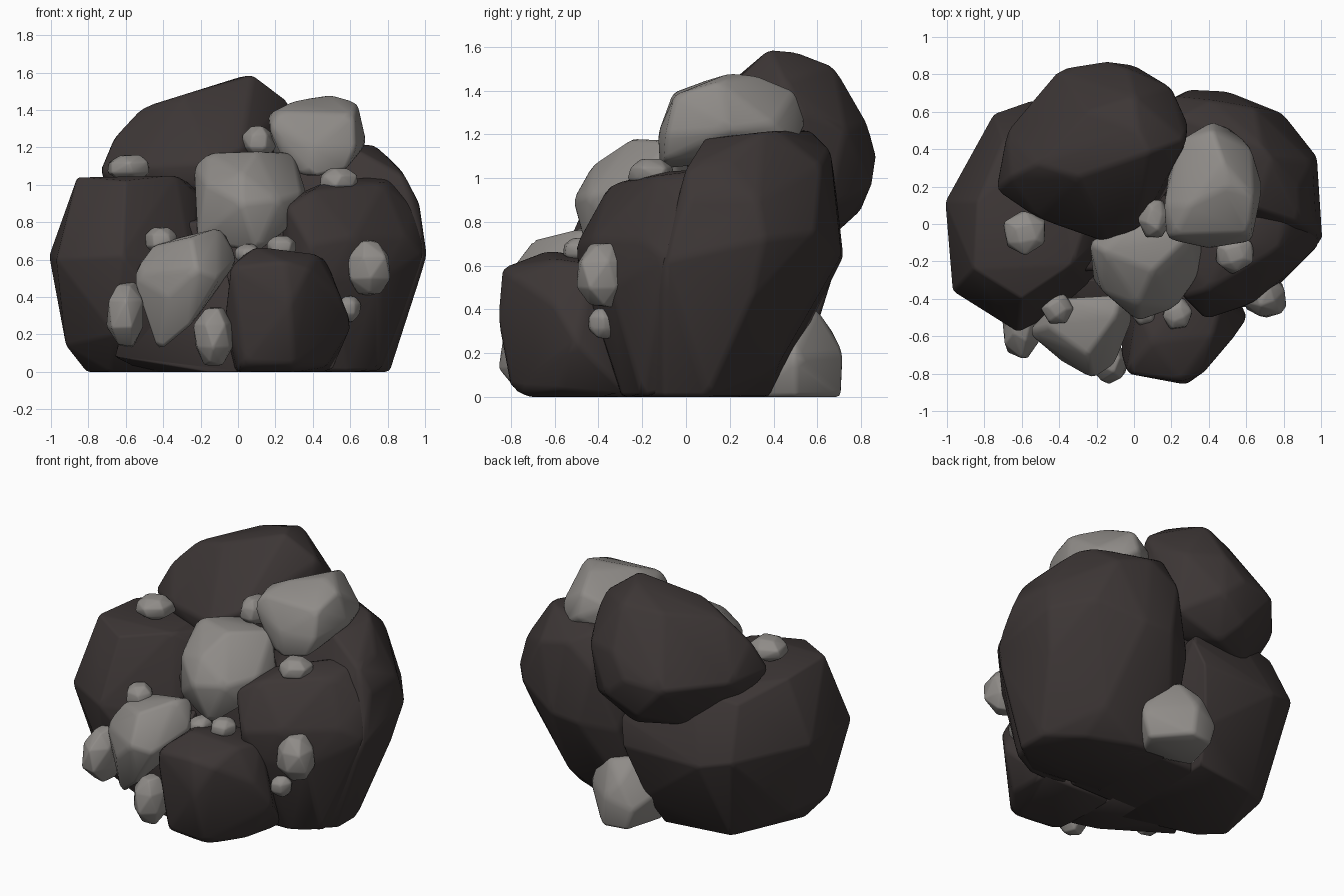
import bpy, bmesh, math, random

random.seed(11)


def material(name, rgb):
    m = bpy.data.materials.new(name)
    m.diffuse_color = (*rgb, 1)
    return m


DARK = material("dark_stone", (0.046, 0.037, 0.036))
LIGHT = material("light_stone", (0.275, 0.26, 0.245))


def rock(name, mat, points, soften=0.022, angle=65):
    """Convex faceted rock around its corner points, with softened edges."""
    bm = bmesh.new()
    for p in points:
        bm.verts.new(p)
    res = bmesh.ops.convex_hull(bm, input=bm.verts[:])
    junk = [v for v in res["geom_interior"] if isinstance(v, bmesh.types.BMVert)]
    bmesh.ops.delete(bm, geom=junk, context='VERTS')
    bmesh.ops.dissolve_limit(bm, angle_limit=math.radians(5), verts=bm.verts[:], edges=bm.edges[:])
    bmesh.ops.bevel(bm, geom=bm.edges[:], offset=soften, segments=2, profile=0.5,
                    affect='EDGES', clamp_overlap=True)
    bmesh.ops.recalc_face_normals(bm, faces=bm.faces[:])
    me = bpy.data.meshes.new(name)
    bm.to_mesh(me)
    bm.free()
    me.materials.append(mat)
    ob = bpy.data.objects.new(name, me)
    bpy.context.collection.objects.link(ob)
    me.shade_smooth()
    me.set_sharp_from_angle(angle=math.radians(angle))
    return ob


def pebble(name, centre, radii):
    """Small stone: a jittered ball of a few facets."""
    pts = []
    for ring, count in ((-0.88, 4), (-0.35, 6), (0.4, 6), (0.88, 4)):
        turn = random.random()
        for i in range(count):
            a = math.tau * (i + turn) / count
            r = math.sqrt(1 - ring * ring) * random.uniform(1.0, 1.2)
            d = (r * math.cos(a), r * math.sin(a), ring * random.uniform(1.0, 1.15))
            pts.append([c + s * k for c, s, k in zip(centre, radii, d)])
    rock(name, LIGHT, pts, 0.008)


# Large dark boulders
rock("left_boulder", DARK, [
    (-0.81, -0.1, 0), (-0.68, -0.22, 0), (-0.18, -0.36, 0), (-0.15, 0.45, 0), (-0.6, 0.38, 0),
    (-0.92, -0.2, 0.14), (-0.88, 0.15, 0.14), (-0.66, -0.46, 0.2), (-0.1, 0.56, 0.2),
    (-1.01, 0.12, 0.62), (-0.97, -0.36, 0.6), (-0.62, -0.58, 0.62), (-0.24, -0.33, 0.55),
    (-0.75, 0.59, 0.6), (-0.55, 0.66, 0.55), (0.0, 0.67, 0.55), (0.05, 0.62, 0.72),
    (-0.1, 0.5, 0.92), (-0.2, 0.3, 0.95),
    (-0.86, -0.24, 1.04), (-0.6, -0.4, 1.02), (-0.33, -0.22, 1.05), (-0.22, -0.12, 0.95),
    (-0.84, 0.12, 1.02), (-0.7, 0.45, 0.93), (-0.4, 0.5, 0.97)])
rock("right_boulder", DARK, [
    (0.81, -0.1, 0), (0.6, -0.27, 0), (0.1, -0.2, 0), (0.05, 0.4, 0), (0.3, 0.37, 0), (0.6, 0.25, 0),
    (0.81, 0.1, 0), (0.3, 0.45, 0.15), (0.57, 0.42, 0.15), (0.86, 0.1, 0.2),
    (0.92, 0.3, 0.45), (1.01, -0.1, 0.62), (0.97, 0.08, 0.72), (0.98, 0.36, 0.72), (0.8, 0.59, 0.75),
    (0.5, 0.71, 0.65), (0.3, 0.72, 0.64), (0.08, 0.6, 0.6), (0.25, 0.56, 0.33),
    (0.97, 0.02, 0.9), (0.95, 0.33, 0.9), (0.89, 0.0, 1.05), (0.88, 0.2, 1.07), (0.74, 0.35, 1.21),
    (0.68, 0.42, 1.22), (0.25, 0.57, 1.22), (0.42, 0.66, 1.13), (0.65, 0.62, 1.06), (0.22, 0.68, 1.0),
    (0.65, 0.08, 1.18), (0.3, 0.15, 1.17), (0.1, 0.3, 1.05)])
rock("right_shoulder", DARK, [
    (0.58, -0.29, 0), (0.75, -0.2, 0), (0.3, -0.3, 0), (0.5, -0.46, 0.5), (0.76, -0.34, 0.5),
    (0.38, -0.51, 0.68), (0.62, -0.43, 0.72), (0.9, -0.2, 0.72), (0.26, -0.39, 0.88),
    (1.0, -0.1, 0.63), (0.97, 0.2, 0.75), (0.94, 0.2, 0.95), (0.82, 0.05, 0.05),
    (0.4, -0.35, 0.97), (0.78, -0.13, 1.01), (0.5, -0.12, 1.03), (0.2, -0.1, 0.9),
    (0.95, 0.0, 0.87), (0.83, 0.2, 1.05), (0.6, 0.2, 0.1)])
rock("top_boulder", DARK, [
    (-0.74, 0.18, 1.07), (-0.68, 0.5, 1.08), (-0.66, 0.25, 1.26), (-0.52, 0.03, 1.1),
    (-0.15, -0.1, 1.12), (0.02, -0.03, 1.2), (-0.52, 0.32, 1.41), (-0.3, 0.25, 1.48),
    (-0.25, 0.6, 1.48), (0.08, 0.38, 1.59), (0.02, 0.5, 1.58), (0, 0.68, 1.51),
    (0.28, 0.45, 1.44), (0.29, 0.53, 1.3), (0.2, 0.73, 1.22), (-0.03, 0.83, 1.25),
    (-0.15, 0.87, 1.1), (-0.4, 0.83, 1.08), (0, 0.85, 0.97), (-0.2, 0.8, 0.85),
    (-0.1, 0.68, 0.74), (-0.4, 0.55, 0.75), (-0.66, 0.32, 0.92), (0.2, 0.65, 0.86), (0.2, 0.2, 0.9),
    (-0.6, 0.12, 0.97), (-0.2, -0.06, 0.98)])
rock("front_boulder", DARK, [
    (0, -0.7, 0), (0.3, -0.72, 0), (0.47, -0.58, 0.03), (0.5, -0.25, 0), (-0.05, -0.25, 0),
    (0.03, -0.78, 0.05), (0.3, -0.8, 0.04), (-0.07, -0.7, 0.3), (0.28, -0.86, 0.36),
    (0.61, -0.5, 0.25), (0.54, -0.6, 0.42), (-0.04, -0.8, 0.56), (0.25, -0.84, 0.59),
    (0.38, -0.79, 0.55), (0.1, -0.63, 0.67), (0.42, -0.6, 0.63), (0.02, -0.45, 0.62),
    (0.47, -0.42, 0.6), (0.3, -0.3, 0.62)])
rock("low_front_slab", DARK, [
    (-0.66, -0.4, 0.08), (-0.6, -0.3, 0.06), (-0.17, -0.55, 0), (-0.35, -0.5, 0.04),
    (0, -0.6, 0), (0, -0.2, 0), (-0.5, -0.2, 0), (-0.6, -0.42, 0.3), (-0.05, -0.58, 0.5),
    (-0.3, -0.5, 0.5), (-0.1, -0.3, 0.62), (-0.4, -0.3, 0.6)], 0.01)
# Core that fills the gap between the boulders
rock("inner_core", DARK, [
    (x, y, z) for x in (-0.3, 0.3) for y, z in ((-0.25, 0), (0.36, 0), (-0.25, 0.8), (0.5, 0.95))])

# Medium light stones
rock("centre_stone", LIGHT, [
    (-0.24, -0.1, 1.1), (-0.16, -0.15, 1.17), (0, 0.01, 1.17), (0.3, -0.06, 1.17), (0.1, -0.25, 1.18),
    (0.37, -0.12, 0.95), (0.34, -0.28, 0.95), (0.22, -0.45, 0.92), (0.02, -0.52, 0.9),
    (0.02, -0.43, 1.06), (-0.17, -0.36, 1.0), (-0.22, -0.3, 0.7), (0.1, -0.45, 0.64),
    (0.28, -0.35, 0.78), (-0.1, 0, 0.7), (0.25, 0, 0.75)])
rock("upper_right_stone", LIGHT, [
    (0.16, 0.1, 1.38), (0.17, -0.08, 1.3), (0.22, -0.06, 1.39), (0.3, 0.1, 1.45),
    (0.5, 0.2, 1.48), (0.48, 0.33, 1.47), (0.64, 0.15, 1.44), (0.62, -0.05, 1.38),
    (0.4, -0.13, 1.2), (0.63, -0.09, 1.2), (0.4, -0.12, 1.04), (0.58, -0.1, 1.08),
    (0.69, 0.2, 1.22), (0.63, 0.4, 1.25),
    (0.42, 0.55, 1.25), (0.42, 0.5, 1.4), (0.25, 0.45, 1.33), (0.2, 0.4, 1.1),
    (0.55, 0.5, 1.15), (0.27, -0.06, 1.08)])
rock("front_left_stone", LIGHT, [
    (-0.57, -0.58, 0.52), (-0.46, -0.55, 0.67), (-0.4, -0.4, 0.7), (-0.1, -0.5, 0.77),
    (-0.07, -0.38, 0.74), (0, -0.5, 0.6), (-0.25, -0.7, 0.72), (-0.22, -0.83, 0.55),
    (-0.1, -0.75, 0.5), (-0.15, -0.72, 0.42), (-0.25, -0.72, 0.25), (-0.43, -0.62, 0.1),
    (-0.38, -0.74, 0.4), (-0.5, -0.6, 0.3), (-0.4, -0.4, 0.3), (-0.1, -0.4, 0.45)])
rock("rear_stone", LIGHT, [
    (-0.04, 0.68, 0), (0.12, 0.71, 0), (0.3, 0.5, 0), (0.2, 0.3, 0), (-0.12, 0.4, 0),
    (-0.08, 0.68, 0.14), (0.1, 0.72, 0.2), (0.36, 0.5, 0.18), (0.02, 0.67, 0.3),
    (0.15, 0.6, 0.4), (0.0, 0.52, 0.43), (0.27, 0.47, 0.36), (-0.16, 0.52, 0.22)])

# Small light stones
for name, centre, radii in (
        ("pebble_front_left", (-0.6, -0.55, 0.305), (0.1, 0.165, 0.175)),
        ("pebble_front_low", (-0.13, -0.74, 0.19), (0.105, 0.105, 0.155)),
        ("pebble_right", (0.7, -0.385, 0.555), (0.115, 0.12, 0.15)),
        ("pebble_right_low", (0.59, -0.38, 0.335), (0.065, 0.07, 0.07)),
        ("pebble_left_top", (-0.58, -0.05, 1.09), (0.12, 0.115, 0.07)),
        ("pebble_centre_top", (0.11, 0.03, 1.23), (0.085, 0.115, 0.085)),
        ("pebble_right_top", (0.54, -0.16, 1.02), (0.1, 0.1, 0.068)),
        ("pebble_left_middle", (-0.41, -0.45, 0.7), (0.085, 0.085, 0.075)),
        ("pebble_gap_right", (0.23, -0.48, 0.67), (0.08, 0.085, 0.06)),
        ("pebble_gap_left", (0.05, -0.46, 0.63), (0.07, 0.08, 0.055))):
    pebble(name, centre, radii)
